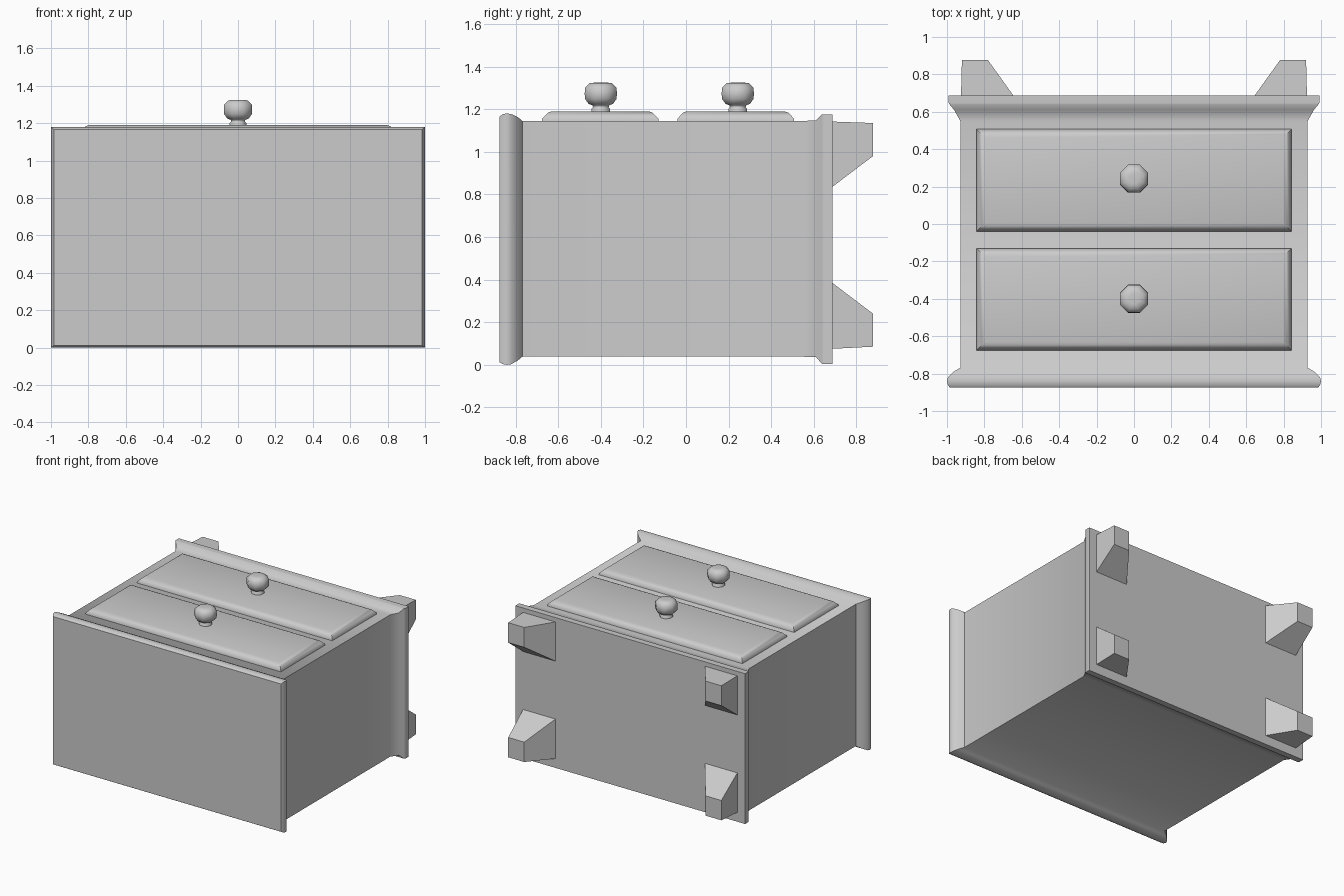
import bpy, bmesh, math

if "Cube" in bpy.data.objects:
    bpy.data.objects.remove(bpy.data.objects["Cube"])


def loft(name, rings, angle=40):
    """Skin equal-length rings of points, cap both ends, shade smooth by angle."""
    bm = bmesh.new()
    vs = [[bm.verts.new(p) for p in ring] for ring in rings]
    n = len(vs[0])
    for a, b in zip(vs, vs[1:]):
        for i in range(n):
            j = (i + 1) % n
            bm.faces.new((a[i], a[j], b[j], b[i]))
    bm.faces.new(vs[0])
    bm.faces.new(vs[-1])
    bmesh.ops.recalc_face_normals(bm, faces=bm.faces)
    me = bpy.data.meshes.new(name)
    bm.to_mesh(me)
    bm.free()
    me.shade_smooth()
    me.set_sharp_from_angle(angle=math.radians(angle))
    ob = bpy.data.objects.new(name, me)
    bpy.context.collection.objects.link(ob)
    return ob


def rect_y(y, x0, x1, z0, z1):
    return [(x0, y, z0), (x1, y, z0), (x1, y, z1), (x0, y, z1)]


def rect_z(z, x0, x1, y0, y1):
    return [(x0, y0, z), (x1, y0, z), (x1, y1, z), (x0, y1, z)]


# Cabinet lying on its back: tabletop edge, carcass and base moulding
# (y, half width, bottom z, top z)
body = [
    (-0.875, 0.985, 0.012, 1.165),
    (-0.86, 0.995, 0.003, 1.177),
    (-0.84, 1.0, 0.0, 1.18),
    (-0.82, 0.995, 0.003, 1.177),
    (-0.79, 0.965, 0.02, 1.163),
    (-0.768, 0.928, 0.038, 1.145),
    (0.55, 0.928, 0.038, 1.145),
    (0.61, 0.962, 0.036, 1.147),
    (0.638, 0.985, 0.005, 1.175),
    (0.648, 0.992, 0.003, 1.176),
    (0.688, 0.992, 0.003, 1.176),
]
loft("cabinet_body", [rect_y(y, -x, x, a, b) for y, x, a, b in body], 50)

# Tapered feet, flush on their outer sides
for side, sx in (("left", -1), ("right", 1)):
    for pos, base_z, tip_z in (("front", (0.83, 1.142), (0.98, 1.135)),
                               ("back", (0.075, 0.39), (0.085, 0.24))):
        loft(f"{pos}_{side}_foot", [
            rect_y(0.68, sx * 0.64, sx * 0.925, *base_z),
            rect_y(0.878, sx * 0.782, sx * 0.92, *tip_z),
        ])

# Drawer fronts with rounded edges, each with a turned knob
knob_profile = [(0.048, 1.185), (0.048, 1.2), (0.04, 1.208), (0.042, 1.218),
                (0.062, 1.225), (0.08, 1.248), (0.082, 1.272),
                (0.08, 1.3), (0.056, 1.322), (0.03, 1.325)]
for level, y0, y1, ky in (("top", -0.675, -0.13, -0.4),
                          ("bottom", -0.04, 0.507, 0.243)):
    loft(f"{level}_drawer_front", [
        rect_z(z, -0.842 + d, 0.842 - d, y0 + d, y1 - d)
        for d, z in ((0, 1.13), (0, 1.155), (0.015, 1.172),
                     (0.027, 1.184), (0.045, 1.19))], 50)
    loft(f"{level}_drawer_knob", [
        [(r * math.cos(a), ky + r * math.sin(a), z)
         for a in ((i + 0.5) * math.tau / 8 for i in range(8))]
        for r, z in knob_profile], 60)
